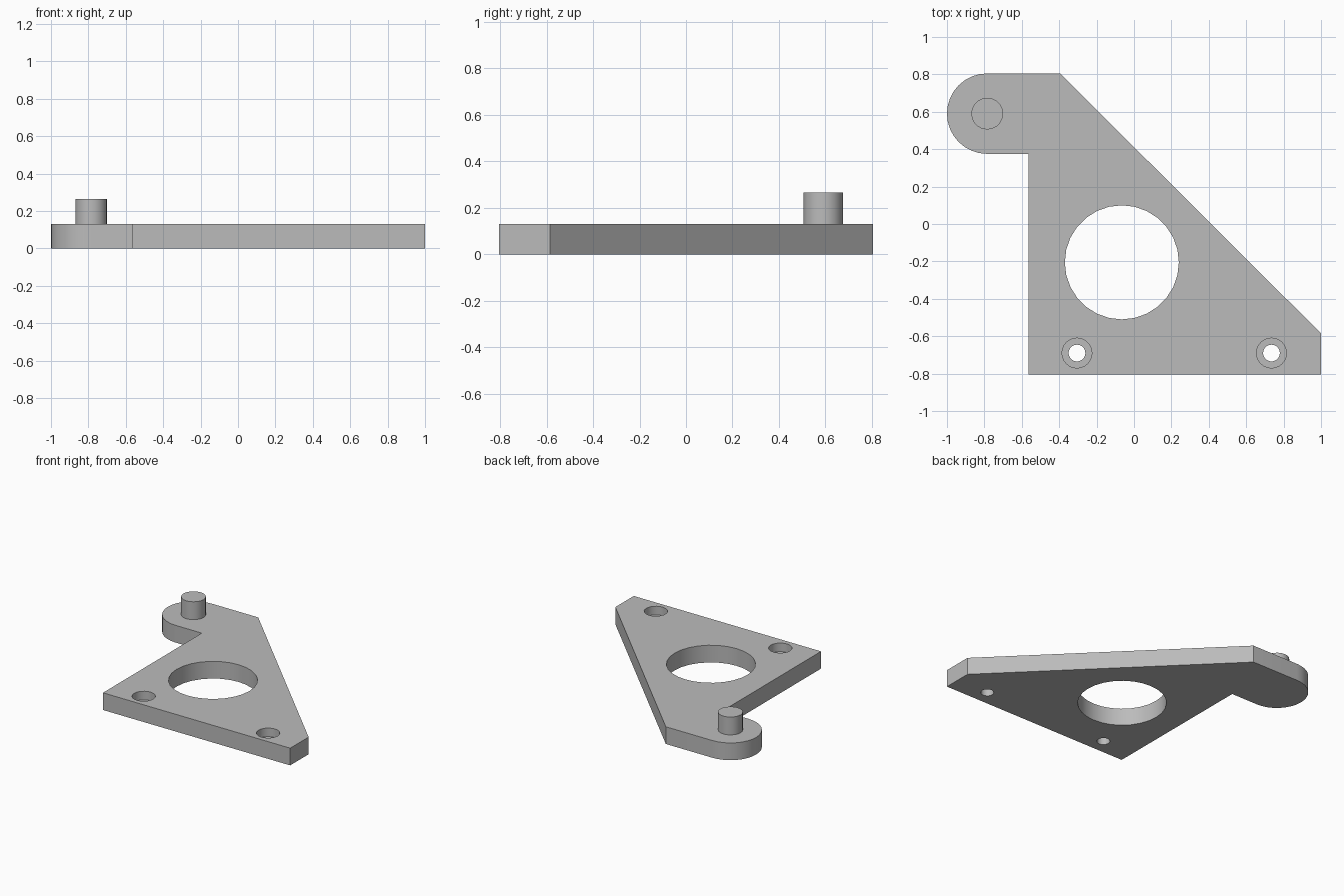
import bpy
import bmesh
from math import pi, cos, sin
from mathutils import Matrix

cube = bpy.data.objects.get("Cube")
if cube:
    bpy.data.objects.remove(cube, do_unlink=True)

THICK = 0.13
ARM = (-0.785, 0.59)
ARM_R = 0.215

grey = bpy.data.materials.new("plain grey")
grey.use_nodes = True
colour = (0.5, 0.5, 0.5, 1)
grey.diffuse_color = colour
grey.node_tree.nodes["Principled BSDF"].inputs["Base Color"].default_value = colour


def make_object(name, bm):
    bmesh.ops.recalc_face_normals(bm, faces=bm.faces[:])
    mesh = bpy.data.meshes.new(name)
    bm.to_mesh(mesh)
    bm.free()
    mesh.materials.append(grey)
    obj = bpy.data.objects.new(name, mesh)
    bpy.context.collection.objects.link(obj)
    return obj


def cylinder(name, centre, radius, bottom, top, sides):
    bm = bmesh.new()
    place = Matrix.Translation((*centre, (bottom + top) / 2))
    bmesh.ops.create_cone(bm, cap_ends=True, segments=sides, radius1=radius,
                          radius2=radius, depth=top - bottom, matrix=place)
    return make_object(name, bm)


# Plate outline with the rounded arm end
arc = [(ARM[0] + ARM_R * cos(a), ARM[1] + ARM_R * sin(a))
       for a in (pi / 2 + pi * i / 16 for i in range(17))]
outline = [(-0.565, -0.805), (1, -0.805), (1, -0.585), (-0.395, 0.805)]
outline += arc + [(-0.565, ARM[1] - ARM_R)]
bm = bmesh.new()
base = bm.faces.new([bm.verts.new((x, y, 0)) for x, y in outline])
walls = bmesh.ops.extrude_face_region(bm, geom=[base], use_keep_orig=True)
raised = [v for v in walls["geom"] if isinstance(v, bmesh.types.BMVert)]
bmesh.ops.translate(bm, verts=raised, vec=(0, 0, THICK))
plate = make_object("plate", bm)

# Large opening and two counterbored screw holes
cutters = [cylinder("opening_cutter", (-0.065, -0.205), 0.305, -0.1, 0.3, 28)]
for x in (-0.305, 0.735):
    cutters.append(cylinder("screw_cutter", (x, -0.69), 0.045, -0.1, 0.3, 20))
    cutters.append(cylinder("counterbore_cutter", (x, -0.69), 0.08, THICK / 2, 0.3, 24))
bpy.context.view_layer.objects.active = plate
for cutter in cutters:
    cut = plate.modifiers.new("cut", "BOOLEAN")
    cut.operation = "DIFFERENCE"
    cut.solver = "EXACT"
    cut.object = cutter
    bpy.ops.object.modifier_apply(modifier=cut.name)
    bpy.data.objects.remove(cutter, do_unlink=True)

# Upright locating pin
pin = cylinder("pin", ARM, 0.085, THICK, 0.265, 20)

# Smooth the curved walls, keep the rims crisp
for obj in (plate, pin):
    bpy.ops.object.select_all(action="DESELECT")
    obj.select_set(True)
    bpy.context.view_layer.objects.active = obj
    bpy.ops.object.shade_smooth_by_angle(angle=pi / 6)
